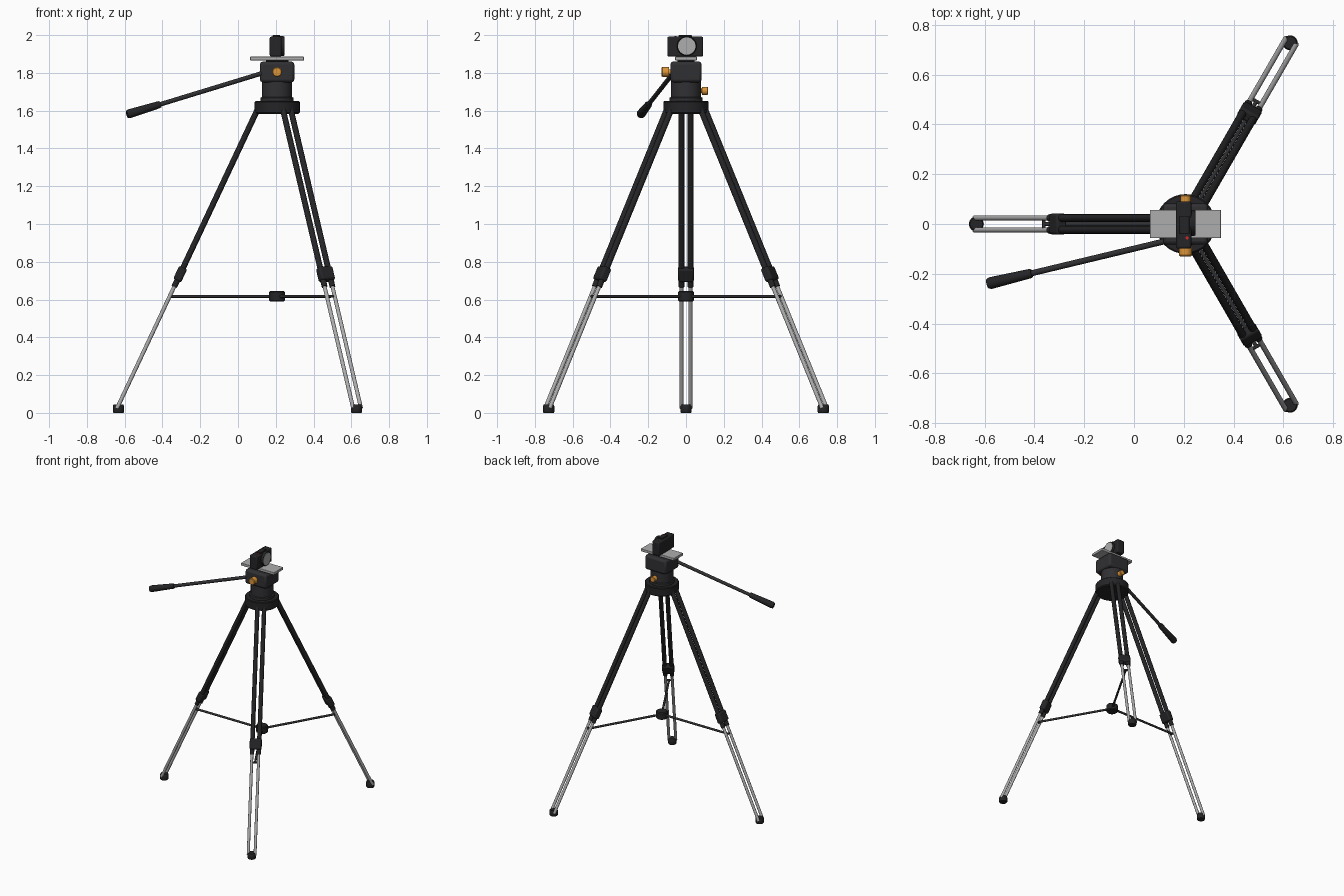
import bpy, bmesh
from math import cos, sin, pi, radians
from mathutils import Vector, Matrix

if "Cube" in bpy.data.objects:
    bpy.data.objects.remove(bpy.data.objects["Cube"])

CX = 0.207  # tripod axis


def material(name, rgb):
    m = bpy.data.materials.new(name)
    m.diffuse_color = (*rgb, 1)
    m.use_nodes = True
    m.node_tree.nodes["Principled BSDF"].inputs["Base Color"].default_value = m.diffuse_color
    return m


BLACK = material("black_plastic", (0.018, 0.018, 0.02))
DARK = material("dark_metal", (0.03, 0.03, 0.034))
SILVER = material("silver", (0.42, 0.42, 0.42))
ORANGE = material("orange", (0.72, 0.3, 0.04))
RED = material("red", (0.7, 0.02, 0.02))


def finish(ob, mat, bevel=0):
    bpy.context.collection.objects.link(ob)
    ob.data.materials.append(mat)
    bpy.ops.object.select_all(action='DESELECT')
    bpy.context.view_layer.objects.active = ob
    ob.select_set(True)
    bpy.ops.object.shade_smooth_by_angle(angle=radians(35))
    if bevel:
        b = ob.modifiers.new("bevel", 'BEVEL')
        b.width, b.segments, b.limit_method = bevel, 2, 'ANGLE'
    return ob


def lathe(name, start, axis, profile, mat, sides=24):
    """Closed turned solid: profile of (radius, distance along axis)."""
    axis = Vector(axis).normalized()
    rot = axis.to_track_quat('Z', 'Y')
    bm = bmesh.new()
    rings = [[bm.verts.new(Vector(start) + rot @ Vector((r * cos(2 * pi * i / sides),
              r * sin(2 * pi * i / sides), d))) for i in range(sides)] for r, d in profile]
    for a, b in zip(rings, rings[1:]):
        for i in range(sides):
            j = (i + 1) % sides
            bm.faces.new((a[i], a[j], b[j], b[i]))
    bm.faces.new(rings[0][::-1])
    bm.faces.new(rings[-1])
    bmesh.ops.recalc_face_normals(bm, faces=bm.faces)
    me = bpy.data.meshes.new(name)
    bm.to_mesh(me)
    bm.free()
    return finish(bpy.data.objects.new(name, me), mat)


def rod(name, a, b, r, mat, sides=16):
    d = Vector(b) - Vector(a)
    return lathe(name, a, d, [(r, 0), (r, d.length)], mat, sides)


def box(name, centre, size, mat, bevel=0, rot=None):
    bm = bmesh.new()
    bmesh.ops.create_cube(bm, size=1, matrix=Matrix.Translation(centre)
                          @ (rot or Matrix()) @ Matrix.Diagonal((*size, 1)))
    me = bpy.data.meshes.new(name)
    bm.to_mesh(me)
    bm.free()
    return finish(bpy.data.objects.new(name, me), mat, bevel)


# Legs, each a pair of telescoping tubes
def leg_radius(z):
    return 0.84 + (0.097 - 0.84) * (z - 0.04) / 1.58


for n, angle in enumerate((60, 180, 300)):
    a = radians(angle)
    out, side = Vector((cos(a), sin(a), 0)), Vector((-sin(a), cos(a), 0))

    def at(z, s=0):
        return Vector((CX, 0, z)) + out * leg_radius(z) + side * s

    axis = (at(1.6) - at(0)).normalized()
    frame = Matrix((side, axis.cross(side), axis)).transposed().to_4x4()
    if frame.determinant() < 0:
        frame = frame @ Matrix.Diagonal((1, -1, 1, 1))
    for s in (-0.024, 0.024):
        rod(f"upper_leg_tube_{n}", at(0.71, s), at(1.63, s), 0.0155, BLACK)
        rod(f"lower_leg_tube_{n}", at(0.025, s), at(0.73, s), 0.0105, SILVER)
        rod(f"leg_socket_{n}", at(0.668, s), at(0.73, s), 0.0155, BLACK)
    box(f"leg_clamp_{n}", at(0.735), (0.084, 0.046, 0.078), BLACK, 0.01, frame)
    lathe(f"foot_{n}", at(0.04) - Vector((0, 0, 0.04)), (0, 0, 1),
          [(0.027, 0), (0.03, 0.006), (0.03, 0.036), (0.025, 0.045)], BLACK)
    # Spreader arm with its pin between the tubes
    rod(f"spreader_arm_{n}", (CX, 0, 0.617), at(0.617), 0.008, DARK, 12)
    rod(f"spreader_pin_{n}", at(0.617, -0.024), at(0.617, 0.024), 0.007, DARK, 12)

lathe("spreader_hub", (CX, 0, 0.59), (0, 0, 1),
      [(0.036, 0), (0.042, 0.006), (0.042, 0.049), (0.036, 0.055)], BLACK)

# Crown and pan column
lathe("crown", (CX, 0, 0), (0, 0, 1),
      [(0.113, 1.583), (0.12, 1.59), (0.12, 1.645), (0.115, 1.65)], BLACK, 32)
lathe("pan_base", (CX, 0, 0), (0, 0, 1),
      [(0.088, 1.645), (0.088, 1.668), (0.08, 1.672), (0.08, 1.755)], DARK, 32)

# Tilt head, plate and knobs
box("tilt_head", (CX, 0, 1.805), (0.182, 0.166, 0.11), DARK, 0.015)
box("plate_riser", (CX, 0, 1.862), (0.12, 0.09, 0.012), BLACK)
box("quick_release_plate", (CX, 0, 1.876), (0.285, 0.114, 0.02), SILVER, 0.003)
lathe("tilt_knob", (CX, -0.078, 1.805), (0, -1, 0),
      [(0.014, 0), (0.014, 0.012), (0.026, 0.013), (0.026, 0.047), (0.022, 0.052)], ORANGE)
lathe("pan_knob", (CX, 0.07, 1.705), (0, 1, 0),
      [(0.012, 0), (0.012, 0.013), (0.021, 0.014), (0.021, 0.043), (0.018, 0.047)], ORANGE)

# Pan handle with grip
p0, p1 = Vector((0.15, -0.063, 1.805)), Vector((-0.587, -0.24, 1.58))
d = (p1 - p0).normalized()
g0 = p0.lerp(p1, 0.76)
rod("pan_handle", p0, g0 + d * 0.02, 0.012, DARK)
L = (p1 - g0).length
lathe("handle_grip", g0, d, [(0.016, 0), (0.019, 0.008), (0.024, L - 0.012),
                             (0.02, L)], BLACK)

# Camera facing +x
box("camera_body", (0.199, -0.004, 1.939), (0.062, 0.19, 0.106), BLACK, 0.008)
box("camera_top_hump", (0.203, -0.004, 1.993), (0.04, 0.07, 0.014), BLACK, 0.003)
lathe("lens_barrel", (0.22, 0.004, 1.942), (1, 0, 0),
      [(0.052, 0), (0.052, 0.022), (0.05, 0.026)], BLACK, 32)
lathe("lens_glass", (0.23, 0.004, 1.942), (1, 0, 0), [(0.046, 0), (0.046, 0.017)], SILVER, 32)
lathe("shutter_button", (0.213, -0.056, 1.99), (0, 0, 1), [(0.006, 0), (0.006, 0.005)], RED, 12)
